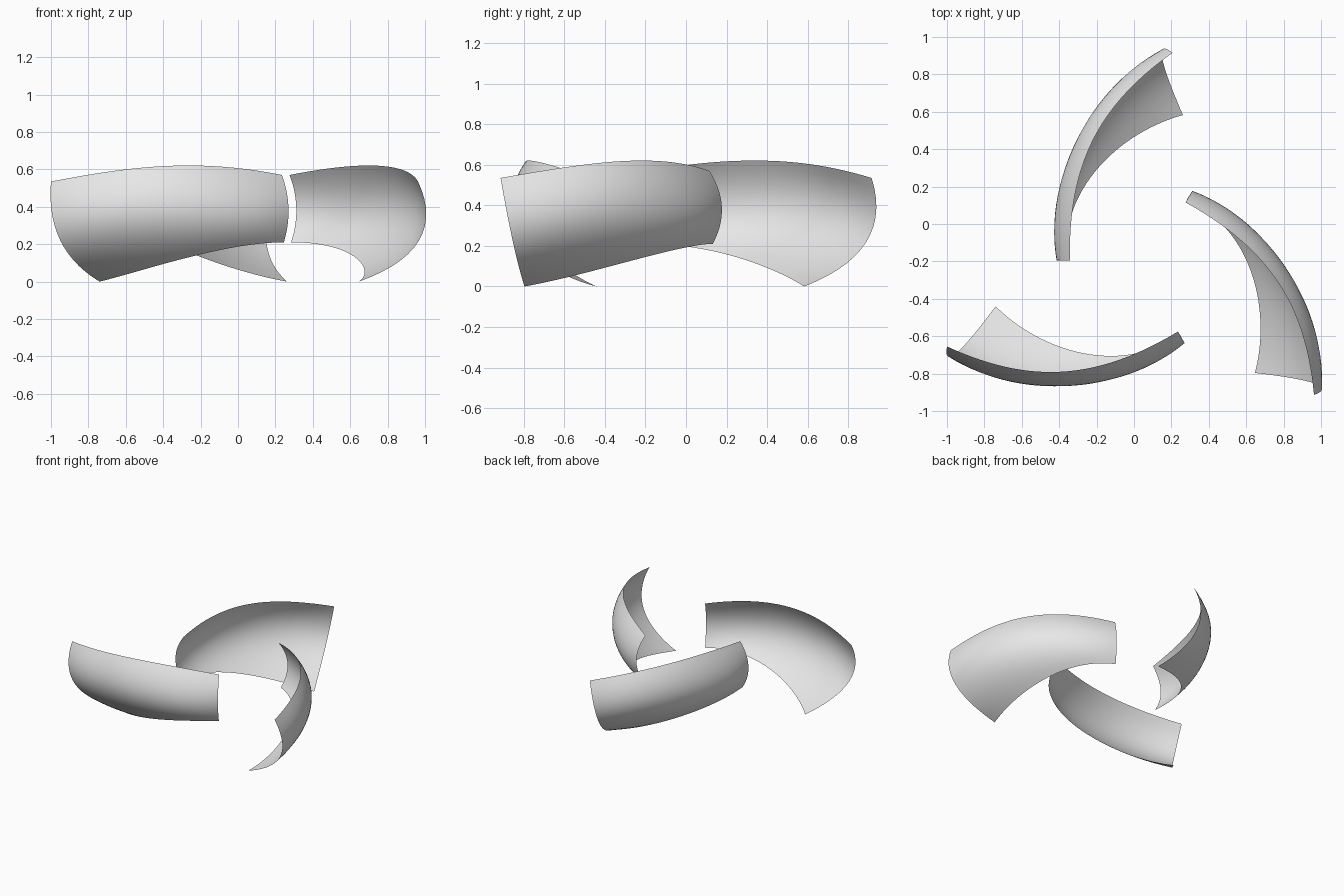
import bpy, bmesh, math
from mathutils import Vector, Matrix

cube = bpy.data.objects.get("Cube")
if cube:
    bpy.data.objects.remove(cube, do_unlink=True)

# Single light grey material
grey = bpy.data.materials.new("light_grey")
grey.use_nodes = True
COLOUR = (0.8, 0.8, 0.8, 1)
grey.diffuse_color = COLOUR
grey.node_tree.nodes["Principled BSDF"].inputs["Base Color"].default_value = COLOUR

# Rails along one blade, from wide tip to root
TOP = [(-1, -.655, .535), (-.6, -.78, .6), (-.2, -.762, .62), (.235, -.575, .57)]
MIDDLE = [(-.95, -.69, .22), (-.58, -.845, .32), (-.14, -.835, .375), (.27, -.637, .39)]
BOTTOM = [(-.74, -.44, 0), (-.45, -.635, .08), (-.1, -.705, .168), (.245, -.59, .21)]
HUB = Vector((.056, -.218, 0))
LENGTH_STEPS, WIDTH_STEPS = 28, 14


def through(points, t):
    """Smooth polynomial curve through evenly spaced points."""
    n = len(points) - 1
    result = Vector((0, 0, 0))
    for i, p in enumerate(points):
        weight = 1.0
        for j in range(n + 1):
            if j != i:
                weight *= (t * n - j) / (i - j)
        result += weight * Vector(p)
    return result


def make_blade(name, angle):
    """Curved sheet lofted across the rails and turned about the hub."""
    turn = Matrix.Translation(HUB) @ Matrix.Rotation(angle, 4, 'Z') @ Matrix.Translation(-HUB)
    bm = bmesh.new()
    rows = []
    for i in range(LENGTH_STEPS + 1):
        section = [through(rail, i / LENGTH_STEPS) for rail in (TOP, MIDDLE, BOTTOM)]
        rows.append([bm.verts.new(turn @ through(section, k / WIDTH_STEPS))
                     for k in range(WIDTH_STEPS + 1)])
    for a, b in zip(rows, rows[1:]):
        for k in range(WIDTH_STEPS):
            face = bm.faces.new((a[k], a[k + 1], b[k + 1], b[k]))
            face.smooth = True
    mesh = bpy.data.meshes.new(name)
    bm.to_mesh(mesh)
    bm.free()
    mesh.materials.append(grey)
    bpy.context.collection.objects.link(bpy.data.objects.new(name, mesh))


# Three blades around the hub
for index, name in enumerate(("front_blade", "left_blade", "right_blade")):
    make_blade(name, index * math.tau / 3)
